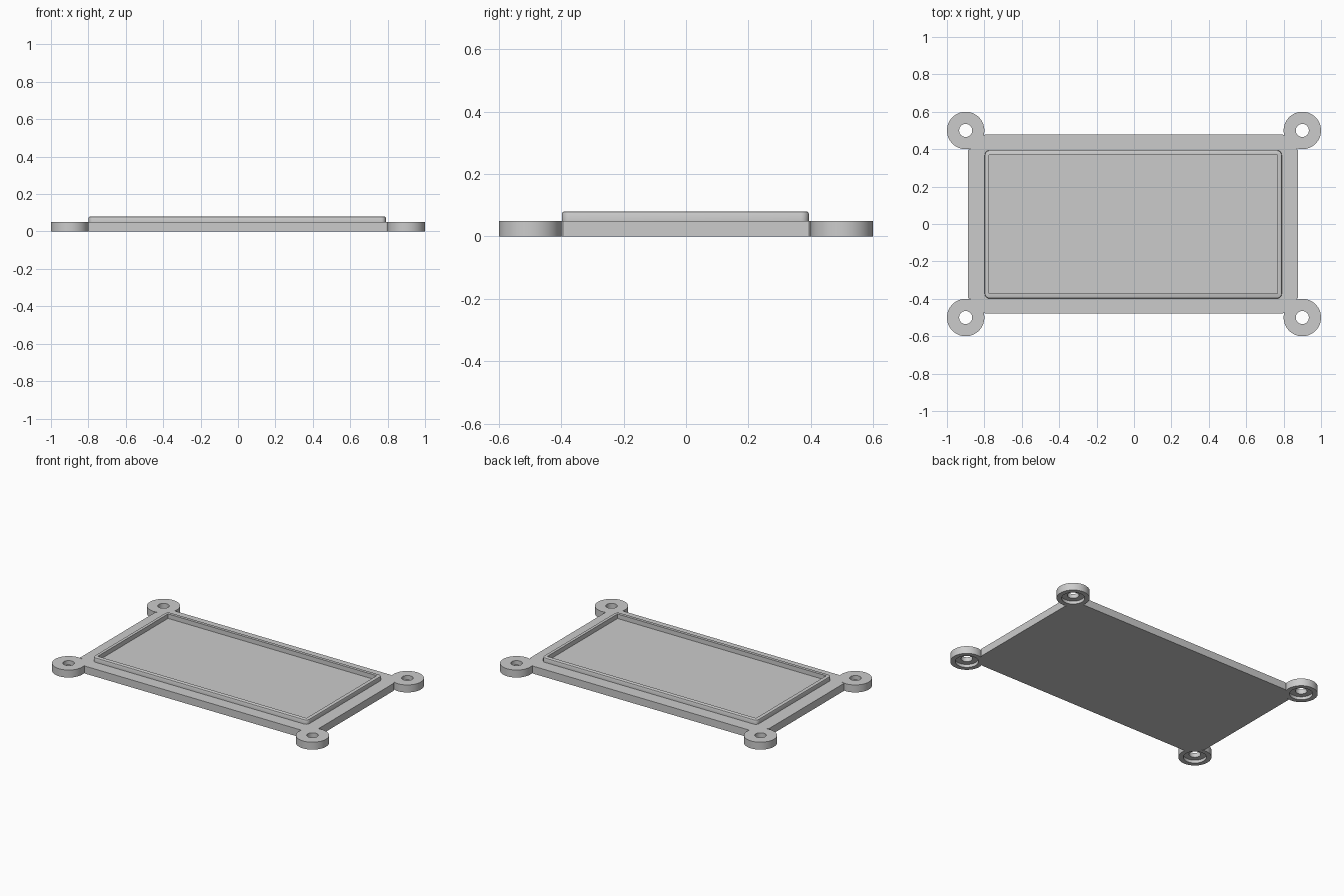
import bpy, bmesh
from math import sin, cos, radians

cube = bpy.data.objects.get("Cube")
if cube:
    bpy.data.objects.remove(cube, do_unlink=True)

grey = bpy.data.materials.new("light grey")
grey.use_nodes = True
colour = (0.6, 0.6, 0.6, 1)
grey.diffuse_color = colour
grey.node_tree.nodes["Principled BSDF"].inputs["Base Color"].default_value = colour


def loft(name, layers):
    """Closed solid through (outline, height) layers with equal point counts."""
    bm = bmesh.new()
    rings = [[bm.verts.new((x, y, z)) for x, y in pts] for pts, z in layers]
    n = len(rings[0])
    for low, high in zip(rings, rings[1:]):
        for i in range(n):
            j = (i + 1) % n
            bm.faces.new((low[i], low[j], high[j], high[i]))
    bm.faces.new(rings[0][::-1])
    bm.faces.new(rings[-1])
    mesh = bpy.data.meshes.new(name)
    bm.to_mesh(mesh)
    bm.free()
    mesh.materials.append(grey)
    obj = bpy.data.objects.new(name, mesh)
    bpy.context.collection.objects.link(obj)
    return obj


def arc(cx, cy, r, start, end, steps):
    angles = [radians(start + (end - start) * i / steps) for i in range(steps + 1)]
    return [(cx + r * cos(a), cy + r * sin(a)) for a in angles]


def rounded_rect(cx, cy, hx, hy, r):
    pts = []
    for k, (sx, sy) in enumerate(CORNERS):
        pts += arc(cx + sx * (hx - r), cy + sy * (hy - r), r, k * 90, k * 90 + 90, 6)
    return pts


def combine(target, other, operation):
    mod = target.modifiers.new(other.name, "BOOLEAN")
    mod.operation = operation
    mod.solver = "EXACT"
    mod.object = other
    bpy.context.view_layer.objects.active = target
    bpy.ops.object.modifier_apply(modifier=mod.name)
    bpy.data.objects.remove(other, do_unlink=True)


# Plate outline with a round mounting ear at each corner
CORNERS = [(1, 1), (-1, 1), (-1, -1), (1, -1)]
EAR_X, EAR_Y = 0.9, 0.5
outline = []
for sx, sy in CORNERS:
    corner = [(0.882 - sx * 0.006, 0.395)]
    corner += arc(EAR_X, EAR_Y, 0.1, -109, 196, 56)
    corner += [(0.794, 0.479)]
    corner = [(sx * x, sy * y) for x, y in corner]
    outline += corner if sx * sy > 0 else corner[::-1]
frame = loft("mounting_frame", [(outline, 0), (outline, 0.05)])

# Raised lip with a softened top edge, open in the middle down to the plate
LIP_X, LIP_Y = -0.004, -0.002
layers = []
for inset, z in [(0, 0.03), (0, 0.074), (0.002, 0.078), (0.006, 0.08)]:
    layers.append((rounded_rect(LIP_X, LIP_Y, 0.794 - inset, 0.396 - inset, 0.025 - inset), z))
lip = loft("raised_lip", layers)
panel = [(LIP_X + sx * 0.77, LIP_Y + sy * 0.37) for sx, sy in CORNERS]
combine(lip, loft("lip_opening", [(panel, 0), (panel, 0.12)]), "DIFFERENCE")
combine(frame, lip, "UNION")

# Screw holes, each with a wide counterbore underneath
for sx, sy in CORNERS:
    for name, r, low, high in [("screw_hole", 0.035, -0.05, 0.1),
                               ("counterbore", 0.07, -0.05, 0.02)]:
        ring = arc(sx * EAR_X, sy * EAR_Y, r, 0, 352.5, 47)
        combine(frame, loft(name, [(ring, low), (ring, high)]), "DIFFERENCE")

bpy.ops.object.select_all(action="DESELECT")
frame.select_set(True)
bpy.context.view_layer.objects.active = frame
bpy.ops.object.shade_smooth_by_angle(angle=radians(30))
